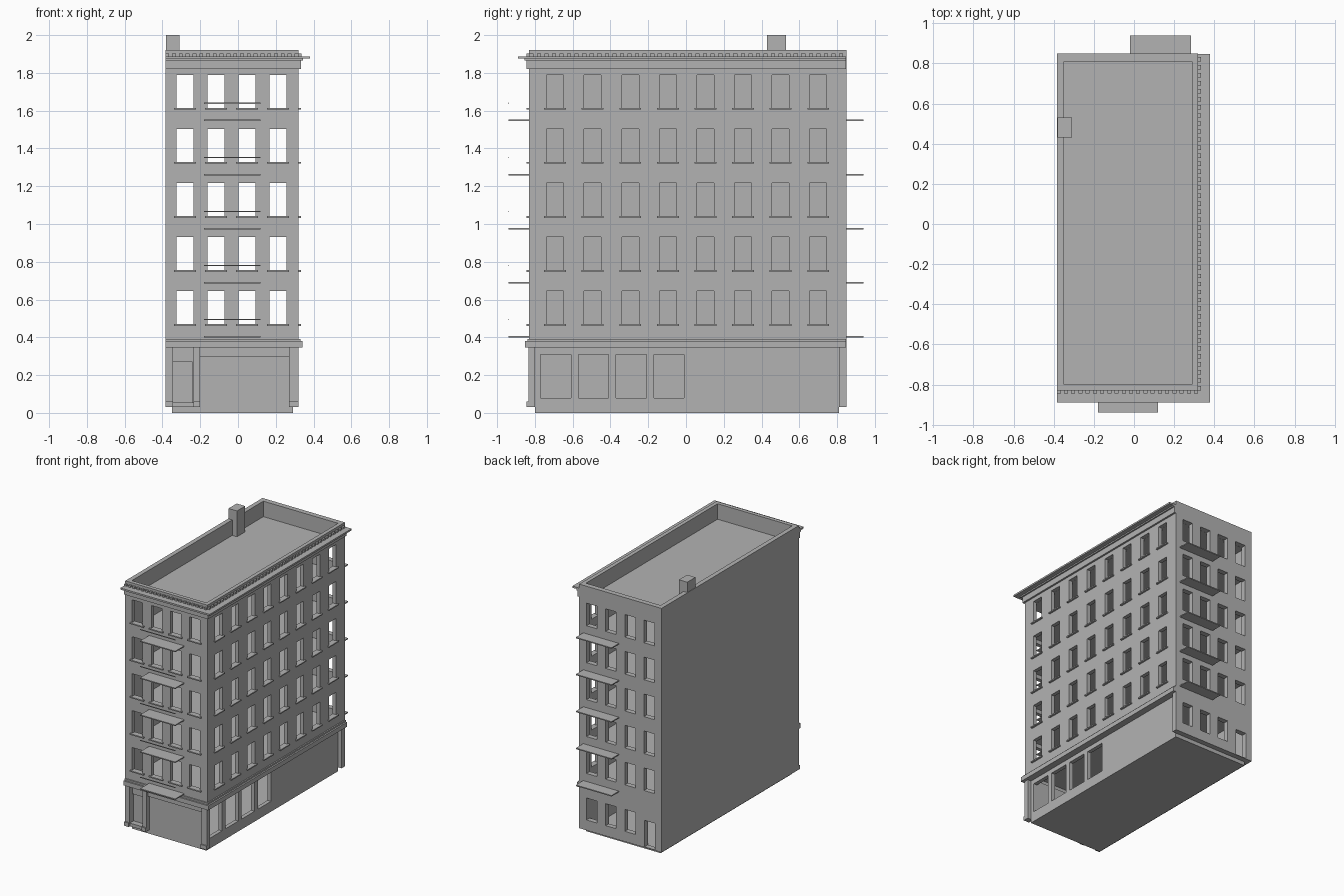
import bpy, bmesh
from mathutils import Vector

if "Cube" in bpy.data.objects:
    bpy.data.objects.remove(bpy.data.objects["Cube"], do_unlink=True)

stone = bpy.data.materials.new("grey_stone")
stone.use_nodes = True
GREY = (0.45, 0.45, 0.45, 1)
stone.diffuse_color = GREY
stone.node_tree.nodes["Principled BSDF"].inputs["Base Color"].default_value = GREY

# Main dimensions: outer faces and inner faces of the walls
L, R, F, B = -0.385, 0.32, -0.83, 0.85
LI, RI, FI, BI = -0.35, 0.29, -0.80, 0.81
TOP, ROOF, BASE, LEDGE = 1.92, 1.80, 0.03, 0.345
STOREY = 0.286
STOREYS = range(5)
WIN_W, WIN_H, SILL_Z = 0.09, 0.175, 0.47
front_cols = [-0.28 + 0.164 * i for i in range(4)]
side_cols = [-0.693 + 0.199 * i for i in range(8)]


def finish(name, bm):
    bmesh.ops.recalc_face_normals(bm, faces=bm.faces)
    mesh = bpy.data.meshes.new(name)
    bm.to_mesh(mesh)
    bm.free()
    mesh.materials.append(stone)
    obj = bpy.data.objects.new(name, mesh)
    bpy.context.collection.objects.link(obj)
    return obj


def boxes(name, extents):
    """One object made of boxes given as (x0, x1, y0, y1, z0, z1)."""
    bm = bmesh.new()
    for x0, x1, y0, y1, z0, z1 in extents:
        verts = bmesh.ops.create_cube(bm, size=1)["verts"]
        for v in verts:
            v.co = ((x0 + x1) / 2 + v.co.x * (x1 - x0),
                    (y0 + y1) / 2 + v.co.y * (y1 - y0),
                    (z0 + z1) / 2 + v.co.z * (z1 - z0))
    return finish(name, bm)


def wall(name, axis, outer, inner, u0, u1, z0, z1, holes):
    """Slab across x or y, pierced by rectangular holes (u0, u1, z0, z1)."""
    us = sorted({round(u, 4) for h in holes for u in h[:2]} | {u0, u1})
    zs = sorted({round(z, 4) for h in holes for z in h[2:]} | {z0, z1})
    bm = bmesh.new()

    def point(u, z):
        return (outer, u, z) if axis == "x" else (u, outer, z)

    for ua, ub in zip(us, us[1:]):
        for za, zb in zip(zs, zs[1:]):
            u, z = (ua + ub) / 2, (za + zb) / 2
            if not any(h[0] < u < h[1] and h[2] < z < h[3] for h in holes):
                corners = ((ua, za), (ub, za), (ub, zb), (ua, zb))
                bm.faces.new([bm.verts.new(point(*c)) for c in corners])
    bmesh.ops.remove_doubles(bm, verts=bm.verts, dist=0.0001)
    grown = bmesh.ops.extrude_face_region(bm, geom=bm.faces[:], use_keep_orig=True)["geom"]
    depth = inner - outer
    shift = Vector((depth, 0, 0)) if axis == "x" else Vector((0, depth, 0))
    bmesh.ops.translate(bm, vec=shift, verts=[g for g in grown if isinstance(g, bmesh.types.BMVert)])
    return finish(name, bm)


def window_holes(cols):
    return [(c - WIN_W / 2, c + WIN_W / 2, SILL_Z + STOREY * s, SILL_Z + STOREY * s + WIN_H)
            for c in cols for s in STOREYS]


# Upper facades and plain party wall
wall("front_wall", "y", F, FI, L, R, LEDGE, TOP, window_holes(front_cols))
wall("side_wall", "x", R, RI, FI, BI, LEDGE, TOP, window_holes(side_cols))
boxes("party_wall", [(L, LI, FI, BI, BASE, TOP)])

# Back wall with ground floor windows and a door
low = [(c - WIN_W / 2, c + WIN_W / 2, 0.11, 0.28) for c in front_cols[1:]]
low.append((-0.33, -0.24, BASE + 0.005, 0.24))
wall("back_wall", "y", B, BI, L, R, BASE, TOP, window_holes(front_cols) + low)

# Ground floor, set back behind the piers
shop = [(-0.77 + 0.2 * i, -0.61 + 0.2 * i, 0.08, 0.31) for i in range(4)]
wall("ground_side_wall", "x", RI, RI - 0.03, FI, BI, BASE, LEDGE, shop)
wall("ground_front_wall", "y", FI, FI + 0.03, LI, RI - 0.03, BASE, LEDGE,
     [(-0.345, -0.24, 0.055, 0.27)])
boxes("front_door", [(-0.345, -0.24, FI + 0.015, FI + 0.025, 0.055, 0.27)])
boxes("door_step", [(-0.345, -0.235, F, FI, BASE, 0.055)])
boxes("shop_sign_band", [(-0.20, 0.27, FI - 0.015, FI, 0.295, LEDGE)])
boxes("base_slab", [(LI, RI, FI, BI, 0, BASE)])

# Ground floor piers with small plinths
piers = [(L, -0.345), (-0.235, -0.20), (0.27, R)]
boxes("front_piers", [(a, b, F - 0.005, FI, BASE, LEDGE) for a, b in piers])
boxes("pier_plinths", [(a, b, F - 0.015, F, BASE, 0.06) for a, b in piers])
boxes("rear_side_pier", [(RI, R, BI, B - 0.004, BASE, LEDGE)])

# Floors and roof
boxes("floors", [(LI, RI, FI, BI, 0.39 + STOREY * s, 0.405 + STOREY * s) for s in STOREYS])
boxes("roof", [(LI, RI, FI, BI, ROOF - 0.012, ROOF)])
boxes("chimney", [(L + 0.003, -0.31, 0.43, 0.53, ROOF, 2.0)])


def band(name, out, z0, z1):
    """Moulding running along the front and the decorated side."""
    boxes(name, [(L, R + out, F - out, F, z0, z1), (R, R + out, F, B - 0.002, z0, z1)])


band("string_course", 0.022, LEDGE, 0.38)
band("string_course_cap", 0.01, 0.38, 0.392)
band("frieze", 0.014, 1.82, 1.865)
band("cornice_bed", 0.025, 1.865, 1.875)
band("cornice", 0.06, 1.875, 1.888)

# Small blocks above the cornice
dentils = [(L + 0.036 * i, L + 0.036 * i + 0.02, F - 0.015, F, 1.888, 1.902) for i in range(20)]
dentils += [(R, R + 0.015, F + 0.04 * i, F + 0.04 * i + 0.022, 1.888, 1.902) for i in range(42)]
boxes("dentils", dentils)

# Window sills
sills = []
for s in STOREYS:
    z = SILL_Z + STOREY * s
    sills += [(c - 0.058, c + 0.058, F - 0.014, F + 0.01, z - 0.009, z) for c in front_cols]
    sills += [(R - 0.01, R + 0.014, c - 0.058, c + 0.058, z - 0.009, z) for c in side_cols]
boxes("window_sills", sills)

# Balconies at front and back, thin rail at front only
levels = [0.4 + STOREY * s for s in STOREYS]
boxes("front_balconies", [(-0.18, 0.12, -0.94, F, z, z + 0.008) for z in levels])
boxes("back_balconies", [(-0.02, 0.285, B, 0.94, z, z + 0.008) for z in levels])
boxes("front_rails", [(-0.18, 0.12, -0.94, -0.936, z + 0.092, z + 0.098) for z in levels])
